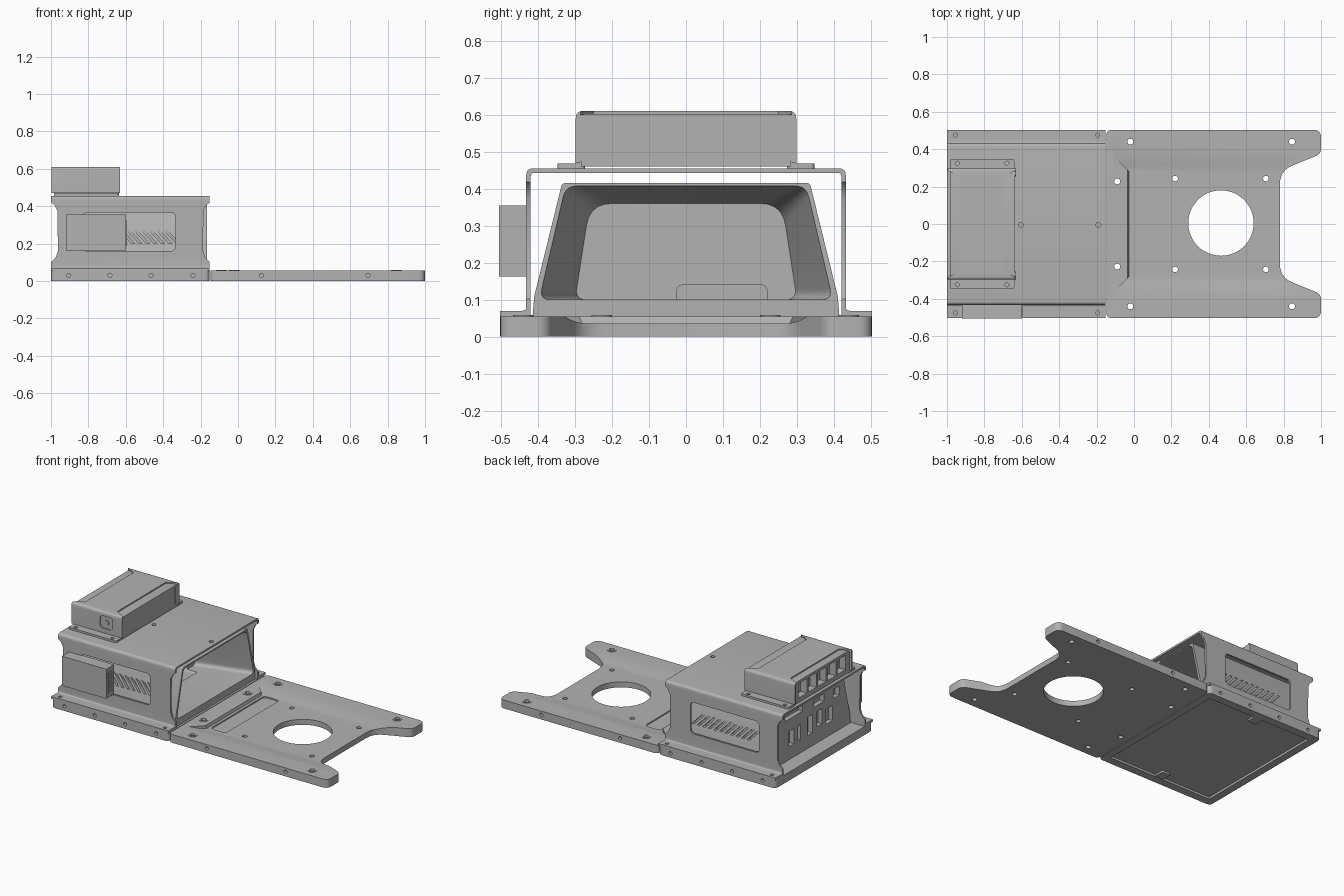
import bpy, bmesh, math
from mathutils import Vector

cube = bpy.data.objects.get("Cube")
if cube:
    bpy.data.objects.remove(cube)

grey = bpy.data.materials.new("plain_grey")
grey.use_nodes = True
COLOUR = (0.45, 0.45, 0.45, 1)
grey.diffuse_color = COLOUR
grey.node_tree.nodes["Principled BSDF"].inputs["Base Color"].default_value = COLOUR


def fillet(pts, steps=5):
    """Round a 2D outline; each point is (a, b) or (a, b, radius)."""
    out = []
    for i, p in enumerate(pts):
        c = Vector(p[:2])
        r = p[2] if len(p) > 2 else 0
        if r == 0:
            out.append(c)
            continue
        a = (Vector(pts[i - 1][:2]) - c).normalized() * r
        b = (Vector(pts[(i + 1) % len(pts)][:2]) - c).normalized() * r
        for k in range(steps + 1):
            t = k / steps
            out.append(c + a * (1 - t) ** 2 + b * t ** 2)
    return out


def mirror(half):
    """Complete an outline by reflecting its first coordinate."""
    return half + [(-p[0], *p[1:]) for p in reversed(half)]


def flip_y(half):
    """Complete an outline by reflecting its second coordinate."""
    return half + [(p[0], -p[1], *p[2:]) for p in reversed(half)]


def rect(a0, b0, a1, b1, r=0):
    return [(a0, b0, r), (a1, b0, r), (a1, b1, r), (a0, b1, r)]


def loft(name, first, second, axis, lo, hi):
    """Solid between two outlines with equal point counts."""
    place = {"x": lambda p, d: (d, p[0], p[1]),
             "y": lambda p, d: (p[0], d, p[1]),
             "z": lambda p, d: (p[0], p[1], d)}[axis]
    bm = bmesh.new()
    a = [bm.verts.new(place(p, lo)) for p in fillet(first)]
    b = [bm.verts.new(place(p, hi)) for p in fillet(second)]
    bm.faces.new(a)
    bm.faces.new(b[::-1])
    for i in range(len(a)):
        j = (i + 1) % len(a)
        bm.faces.new((a[i], b[i], b[j], a[j]))
    bmesh.ops.recalc_face_normals(bm, faces=bm.faces)
    mesh = bpy.data.meshes.new(name)
    bm.to_mesh(mesh)
    bm.free()
    mesh.materials.append(grey)
    ob = bpy.data.objects.new(name, mesh)
    bpy.context.collection.objects.link(ob)
    return ob


def prism(name, pts, axis, lo, hi):
    return loft(name, pts, pts, axis, lo, hi)


def disc(a, b, r, n=16):
    return [(a + r * math.cos(math.tau * i / n), b + r * math.sin(math.tau * i / n)) for i in range(n)]


def cut(ob, cutters):
    """Subtract the cutters from a part and discard them."""
    bpy.context.view_layer.objects.active = ob
    for c in cutters:
        c.hide_render = True
        m = ob.modifiers.new("cut", "BOOLEAN")
        m.operation, m.solver, m.object = "DIFFERENCE", "EXACT", c
        bpy.ops.object.modifier_apply(modifier=m.name)
        bpy.data.objects.remove(c)


def hole(axis, a, b, r, lo, hi, n=16):
    return prism("cutter", disc(a, b, r, n), axis, lo, hi)


BOTH = (-1, 1)

# Mounting plate with two arms, sunken middle, round opening and bolt holes
plate = prism("mounting_plate", flip_y([(-.148, -.503, .03), (1, -.503, .04), (1, -.375, .03), (.78, -.285, .07)]),
              "z", 0, .055)
low = [(-.028, -.28), (-.05, -.305), (-.04, -.312), (.80, -.312)]
high = [(-.034, -.29), (-.1, -.355), (-.09, -.375), (.89, -.375)]
cuts = [loft("cutter", flip_y(low), flip_y(high), "z", .036, .0555),
        prism("cutter", rect(-.01, -.27, .1, .285, .025), "z", .028, .06),
        hole("z", .465, .005, .175, -.1, .1, 48)]
bolts = [(x, s * y) for x, y in ((-.02, .44), (.845, .44), (-.09, .228)) for s in BOTH]
cuts += [hole("z", x, y, .016, -.1, .1) for x, y in bolts]
cuts += [hole("z", x, s * .243, .015, -.1, .1) for x in (.22, .705) for s in BOTH]
cuts += [hole("y", x, .03, .011, *sorted((s * .48, s * .6))) for x in (.125, .695) for s in BOTH]
cut(plate, cuts)
for x, y in bolts:
    ring = prism("bolt_washer", disc(x, y, .028, 24), "z", .05, .058)
    cut(ring, [hole("z", x, y, .016, 0, .1)])

# Base tray with a shallow recess underneath and side screw holes
base = prism("base_tray", rect(-1, -.503, -.152, .503, .03), "z", 0, .055)
recess = mirror([(.45, -.95 + .575), (.45, .95 - .575)])
recess = [(b - .575, a) for a, b in recess]
cuts = [prism("cutter", recess, "z", -.1, .014)]
cuts += [hole("y", x, .03, .011, *sorted((s * .48, s * .6))) for x in (-.905, -.685, -.465, -.24) for s in BOTH]
cut(base, cuts)
for s in BOTH:
    prism("recess_tab", rect(-.6, s * .42 - .035, -.54, s * .42 + .035, .01), "z", .002, .016)

# Folded sheet cover with waisted ends and side windows
cover = prism("folded_cover", mirror([(.432, .455, .02), (.432, .07, .01), (.503, .07), (.503, .055),
                                      (.42, .055), (.42, .443, .012)]), "x", -1, -.152)
waist = [(.46, .425), (.425, .42), (.405, .405), (.39, .375), (.388, .16), (.4, .125), (.425, .1), (.46, .095)]
cuts = [prism("cutter", [(s * x - .575, z) for x, z in waist], "y", -.6, .6) for s in BOTH]
cuts += [prism("cutter", rect(-.83, .16, -.335, .365, .025), "y", -.6, .6)]
cuts += [hole("z", x, s * .475, .011, .06, .1) for x in (-.955, -.195) for s in BOTH]
cuts += [hole("z", x, -.005, .013, .42, .5) for x in (-.605, -.19)]
cut(cover, cuts)

# Inner housing: sloped body, hollow scoop in front, vents and ports
body = prism("inner_housing", mirror([(.415, .05), (.41, .11), (.335, .415, .01)]), "x", -.9, -.165)
scoop = loft("cutter", mirror([(.30, .1, .03), (.26, .36, .06)]), mirror([(.398, .1, .03), (.326, .408, .03)]),
             "x", -.52, -.16)
cuts = [scoop, prism("cutter", rect(-.025, .09, .22, .14, .02), "x", -.58, -.45)]
for s in BOTH:
    for i in range(11):
        x = -.8 + i * .04
        slash = [(x, .275), (x + .018, .275), (x + .088, .2), (x + .07, .2)]
        cuts.append(prism("cutter", slash, "y", *sorted((s * .365, s * .45))))
ports = [(.08, .32, .26, .36), (-.02, .14, .03, .26), (.1, .14, .13, .24), (.17, .14, .22, .24),
         (-.12, .16, -.07, .26), (-.23, .14, -.16, .24), (-.3, .28, -.24, .34), (-.14, .3, -.04, .35)]
cuts += [prism("cutter", rect(*p), "x", -.95, -.87) for p in ports]
cut(body, cuts)

# Connector block on the side, with pin sockets at its end
block = prism("connector_block", rect(-.92, -.505, -.6, -.425), "z", .162, .355)
socket = prism("socket_plate", rect(-.488, .188, -.446, .327, .006), "x", -.601, -.596)
cut(socket, [prism("cutter", rect(y - .006, z - .006, y + .006, z + .006), "x", -.599, -.58)
             for y in (-.479, -.456) for z in [.204 + k * .0215 for k in range(6)]])

# Upper unit: inner case with fins at the rear
case = prism("upper_case", mirror([(.284, .46), (.284, .602, .015)]), "x", -.985, -.635)
cut(case, [prism("cutter", rect(y - .042, .49, y + .042, .585), "x", -1.1, -.94)
           for y in [-.2 + k * .1 for k in range(5)]])

# Strap over the upper unit, narrowed along the middle
strap = prism("upper_strap", mirror([(.298, .61, .02), (.298, .47), (.285, .47), (.285, .598, .015)]), "x", -.997, -.632)
cuts = []
for s in BOTH:
    notch = [(s * .117 - .815, -.25), (s * .18 - .815, -.285), (s * .25 - .815, -.285)]
    cuts.append(prism("cutter", flip_y(notch), "z", .55, .7))
cuts.append(prism("cutter", rect(-.79, .5, -.7, .58, .02), "y", -.4, -.291))
cut(strap, cuts)
prism("power_button", disc(-.745, .54, .016), "y", -.297, -.285)
for s in BOTH:
    prism("strap_corner", rect(s * .276 - .021, .475, s * .276 + .021, .6, .015), "x", -.637, -.631)
    foot = prism("strap_foot", rect(-.985, s * .31 - .037, -.64, s * .31 + .037, .012), "z", .453, .468)
    cut(foot, [hole("z", x, s * .325, .011, .4, .5) for x in (-.945, -.68)])

# Smooth the rounded surfaces and keep the folds crisp
for ob in bpy.context.scene.objects:
    ob.select_set(ob.type == "MESH")
bpy.context.view_layer.objects.active = body
bpy.ops.object.shade_smooth_by_angle(angle=math.radians(30))
